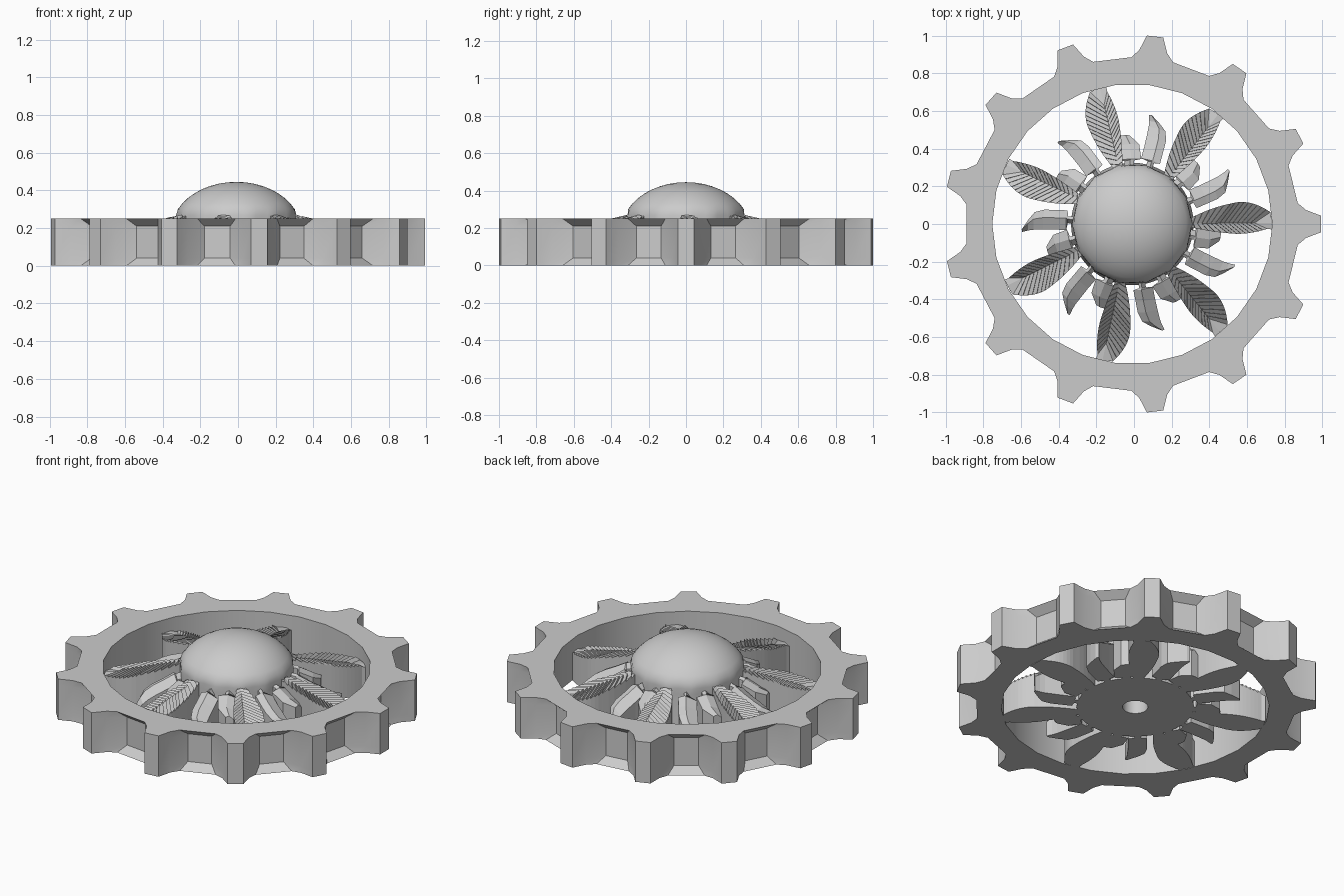
import bpy, bmesh, math
from mathutils import Matrix, Vector

cube = bpy.data.objects.get("Cube")
if cube:
    bpy.data.objects.remove(cube, do_unlink=True)

grey = bpy.data.materials.new("plain_grey")
grey.use_nodes = True
colour = (0.6, 0.6, 0.6, 1)
grey.diffuse_color = colour
grey.node_tree.nodes["Principled BSDF"].inputs["Base Color"].default_value = colour

TEETH, RAYS = 13, 7
FLOOR = 0.0
CENTRE = Vector((-0.009, 0, 0))


def finish(name, bm, smooth=None):
    bmesh.ops.recalc_face_normals(bm, faces=bm.faces)
    mesh = bpy.data.meshes.new(name)
    bm.to_mesh(mesh)
    bm.free()
    mesh.materials.append(grey)
    ob = bpy.data.objects.new(name, mesh)
    ob.location = CENTRE
    bpy.context.collection.objects.link(ob)
    if smooth:
        bpy.ops.object.select_all(action='DESELECT')
        ob.select_set(True)
        bpy.context.view_layer.objects.active = ob
        bpy.ops.object.shade_smooth_by_angle(angle=math.radians(smooth))


def polar(r, degrees, z):
    a = math.radians(degrees)
    return (r * math.cos(a), r * math.sin(a), z)


# Toothed ring: the outline is stacked in layers, with the tooth gaps hollowed
def toothed_ring():
    bm = bmesh.new()
    step = 360 / TEETH
    half_tooth = [(7.2, 0.885), (4.6, 0.925), (2.5, 1.003)]
    tooth = [(-a, r) for a, r in half_tooth] + [(a, r) for a, r in reversed(half_tooth)]
    n = len(tooth)
    layers = []
    for z, hollow in ((0, False), (0.04, True), (0.21, True), (0.25, False)):
        row = []
        for t in range(TEETH):
            for a, r in tooth:
                if hollow and abs(a) > 7:
                    a, r = a * 1.27, 0.835
                row.append(bm.verts.new(polar(r, t * step + a, z)))
        layers.append(row)
    for low, high in zip(layers, layers[1:]):
        for i in range(len(low)):
            j = (i + 1) % len(low)
            bm.faces.new((low[i], low[j], high[j], high[i]))
    # Inner wall and flat top and bottom
    bores = []
    for z, outer in ((0, layers[0]), (0.25, layers[-1])):
        bore = [bm.verts.new(polar(0.743, k * step / 2, z)) for k in range(TEETH * 2)]
        for t in range(TEETH):
            before, middle, after = bore[2 * t - 1], bore[2 * t], bore[2 * t + 1]
            first = outer[t * n:(t + 1) * n]
            bm.faces.new(first + [after, middle, before])
            bm.faces.new((first[-1], outer[(t + 1) * n % len(outer)], after))
        bores.append(bore)
    for i in range(len(bores[0])):
        j = (i + 1) % len(bores[0])
        bm.faces.new((bores[0][i], bores[0][j], bores[1][j], bores[1][i]))
    finish("toothed_ring", bm, 32)


# Domed hub: turned profile, blind hole underneath, rim trimmed to flat sides
def domed_hub(sides=14, apothem=0.312):
    bm = bmesh.new()
    radius, height, mid = 0.345, 0.258, 0.187
    profile = [(0, 0.34), (0.07, 0.34), (0.07, FLOOR), (0.325, FLOOR), (0.318, 0.2)]
    for k in range(11):
        a = math.radians(10 + 8 * k)
        profile.append((radius * math.cos(a), mid + height * math.sin(a)))
    profile[-1] = (0, mid + height)
    verts = [bm.verts.new((r, 0, z)) for r, z in profile]
    edges = [bm.edges.new(pair) for pair in zip(verts, verts[1:])]
    bmesh.ops.spin(bm, geom=verts + edges, cent=(0, 0, 0), axis=(0, 0, 1),
                   angle=math.tau, steps=sides * 4, use_duplicate=False)
    bmesh.ops.remove_doubles(bm, verts=bm.verts, dist=0.0005)
    sector = math.tau / sides
    for v in bm.verts:
        r = math.hypot(v.co.x, v.co.y)
        across = math.atan2(v.co.y, v.co.x) % sector - sector / 2
        limit = apothem / math.cos(across)
        if v.co.z > 0.19 and r > limit:
            v.co.x *= limit / r
            v.co.y *= limit / r
    finish("domed_hub", bm, 35)


# Solid ray: each station holds left, crest and right points above a flat floor
def ray(name, stations, degrees):
    bm = bmesh.new()
    rows = []
    for points in stations:
        top = [bm.verts.new(p) for p in points]
        bottom = [bm.verts.new((p[0], p[1], FLOOR)) for p in reversed(points)]
        rows.append(top + bottom)
    for a, b in zip(rows, rows[1:]):
        for i in range(6):
            j = (i + 1) % 6
            bm.faces.new((a[i], a[j], b[j], b[i]))
    bm.faces.new(rows[0])
    bm.faces.new(rows[-1])
    bm.transform(Matrix.Rotation(math.radians(degrees), 4, 'Z'))
    finish(name, bm)


def petal(shape):
    stations = []
    for x, left, right, z in shape:
        crest = right + 0.4 * (left - right)
        stations.append([(x, left, z - 0.03), (x + 0.004, crest, z), (x, right, z - 0.01)])
    return stations


# Feather: saw-tooth steps swept outward on both sides of a straight spine
def feather(barbs=15):
    stations = []
    start, end = 0.3, 0.65
    for k in range(barbs):
        for part in (0, 0.94):
            t = (k + part) / barbs
            x = start + (end - start) * t
            swell = math.sin(math.pi * min(1, t * 0.84 + 0.03)) ** 0.9
            z = 0.262 - 0.085 * t + (0.014 if part == 0 else 0)
            sweep = 0.085 * min(1, 2.5 * t)
            left = 0.012 + 0.1 * swell
            right = -0.012 - 0.045 * swell
            stations.append([(x + sweep, left, z - 0.02 * swell), (x, 0, z),
                             (x + sweep * 0.8, right, z - 0.015 * swell)])
    stations.append([(0.738, 0.03, 0.16), (0.738, 0, 0.172), (0.738, -0.035, 0.16)])
    return stations


# Narrow neck first, then the body out to the curled tip
FLAME = [(0.31, 0.018, -0.018, 0.25), (0.342, 0.018, -0.018, 0.245),
         (0.348, 0.055, -0.05, 0.24), (0.41, 0.056, -0.048, 0.21),
         (0.47, 0.06, -0.046, 0.185), (0.52, 0.064, -0.03, 0.16),
         (0.55, 0.07, 0.01, 0.14), (0.58, 0.08, 0.06, 0.12)]
BROAD = [(0.31, 0.025, -0.025, 0.25), (0.336, 0.025, -0.025, 0.245),
         (0.342, 0.068, -0.065, 0.24), (0.42, 0.064, -0.058, 0.2), (0.47, 0.045, -0.01, 0.17)]

toothed_ring()
domed_hub()
for i in range(RAYS):
    turn = i * 360 / RAYS
    ray(f"feather_ray_{i + 1}", feather(), turn + 0.5)
    ray(f"flame_ray_{i + 1}", petal(FLAME), turn + 22)
    ray(f"broad_petal_{i + 1}", petal(BROAD), turn - 10)
